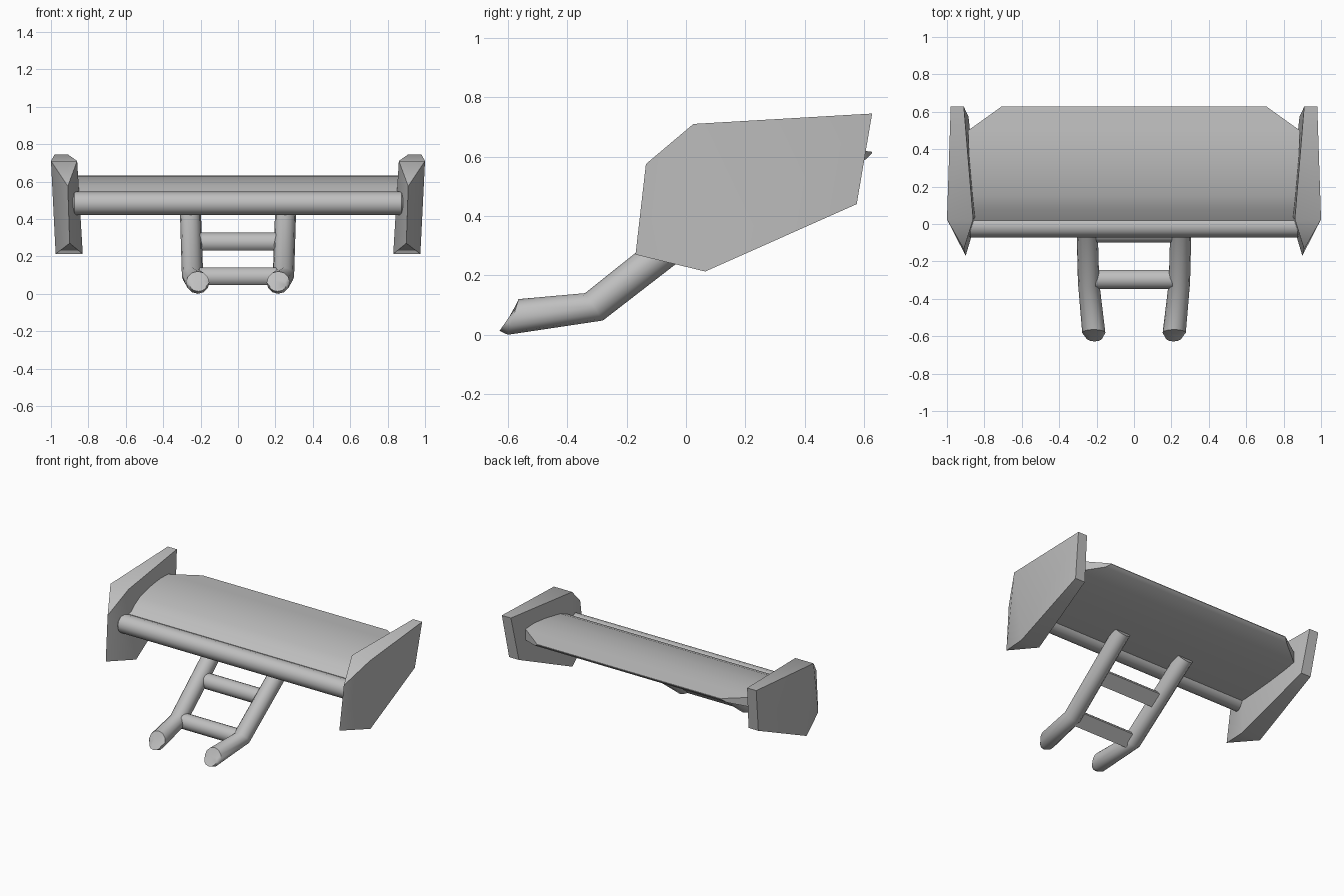
import bpy, bmesh
from math import sin, cos, pi, radians
from mathutils import Vector

cube = bpy.data.objects.get("Cube")
if cube:
    bpy.data.objects.remove(cube)

grey = bpy.data.materials.new("plain grey")
grey.use_nodes = True
GREY = (0.52, 0.52, 0.52, 1)
grey.diffuse_color = GREY
grey.node_tree.nodes["Principled BSDF"].inputs["Base Color"].default_value = GREY


def loft(name, rings, angle=40):
    """Skin closed rings of points into a capped solid."""
    bm = bmesh.new()
    loops = [[bm.verts.new(p) for p in ring] for ring in rings]
    n = len(loops[0])
    for a, b in zip(loops, loops[1:]):
        for i in range(n):
            j = (i + 1) % n
            bm.faces.new((a[i], a[j], b[j], b[i]))
    bm.faces.new(loops[0])
    bm.faces.new(loops[-1])
    bmesh.ops.remove_doubles(bm, verts=bm.verts, dist=0.0005)
    bmesh.ops.recalc_face_normals(bm, faces=bm.faces)
    mesh = bpy.data.meshes.new(name)
    bm.to_mesh(mesh)
    bm.free()
    mesh.materials.append(grey)
    ob = bpy.data.objects.new(name, mesh)
    bpy.context.collection.objects.link(ob)
    bpy.ops.object.select_all(action='DESELECT')
    ob.select_set(True)
    bpy.context.view_layer.objects.active = ob
    bpy.ops.object.shade_smooth_by_angle(angle=radians(angle))
    return ob


def ring(center, side, up, sides=12, arc=2 * pi):
    """Points around an ellipse, or around an arc of it centred on up."""
    c, s, u = Vector(center), Vector(side), Vector(up)
    steps = sides if arc > 6 else sides - 1
    angles = [arc * (i / steps - 0.5) for i in range(sides)]
    return [c + s * sin(a) + u * cos(a) for a in angles]


# Main bar with slightly tapered ends
loft("front_bar", [ring((x, -0.01, 0.483), (0, r, 0), (0, 0, r))
                   for x, r in ((-0.887, 0.05), (-0.875, 0.063),
                                (0.875, 0.063), (0.887, 0.05))])

# Ladder rungs: rounded above, flat underneath along the slope of the struts
for name, y, z in (("lower_rung", -0.296, 0.09), ("upper_rung", -0.048, 0.275)):
    loft(name, [ring((x, y, z), (0, 0.041, 0.032), (0, -0.032, 0.041), 12, radians(220))
                for x in (-0.22, 0.22)])

# Wing: stations of y, top height, underside height and half width
stations = [(0.02, 0.54, 0.455, 0.87), (0.08, 0.578, 0.462, 0.873),
            (0.15, 0.606, 0.473, 0.876), (0.3, 0.627, 0.5, 0.88),
            (0.42, 0.633, 0.527, 0.884), (0.5, 0.626, 0.55, 0.887),
            (0.605, 0.619, 0.59, 0.74), (0.627, 0.616, 0.612, 0.71)]
loft("wing", [[(-w, y, low), (w, y, low), (w, y, top), (-w, y, top)]
              for y, top, low, w in stations])

for side, m in (("left", 1), ("right", -1)):
    # End plate: pointed leading edge, widest behind it, thinner at the rear
    plate = []
    for y0, z0, xi0, xo0, y1, z1, xi1, xo1 in (
            (-0.17, 0.27, 0.9, 0.9, -0.135, 0.575, 0.91, 0.91),
            (0.065, 0.213, 0.83, 0.975, 0.025, 0.71, 0.86, 1.0),
            (0.575, 0.44, 0.885, 0.96, 0.627, 0.745, 0.91, 0.98)):
        plate.append([(m * xi0, y0, z0), (m * xo0, y0, z0),
                      (m * xo1, y1, z1), (m * xi1, y1, z1)])
    loft(side + "_end_plate", plate, 50)

    # Bent strut with a slanted foot, its upper end buried in the wing
    loft(side + "_strut", [
        ring((m * 0.212, -0.606, 0.045), (0.045, 0, 0), (0, 0.022, 0.032)),
        ring((m * 0.215, -0.582, 0.06), (0.062, 0, 0), (0, 0.018, 0.06)),
        ring((m * 0.243, -0.31, 0.094), (0.057, 0, 0), (0, -0.03, 0.046)),
        ring((m * 0.256, 0.19, 0.487), (0.056, 0, 0), (0, -0.037, 0.047))])
